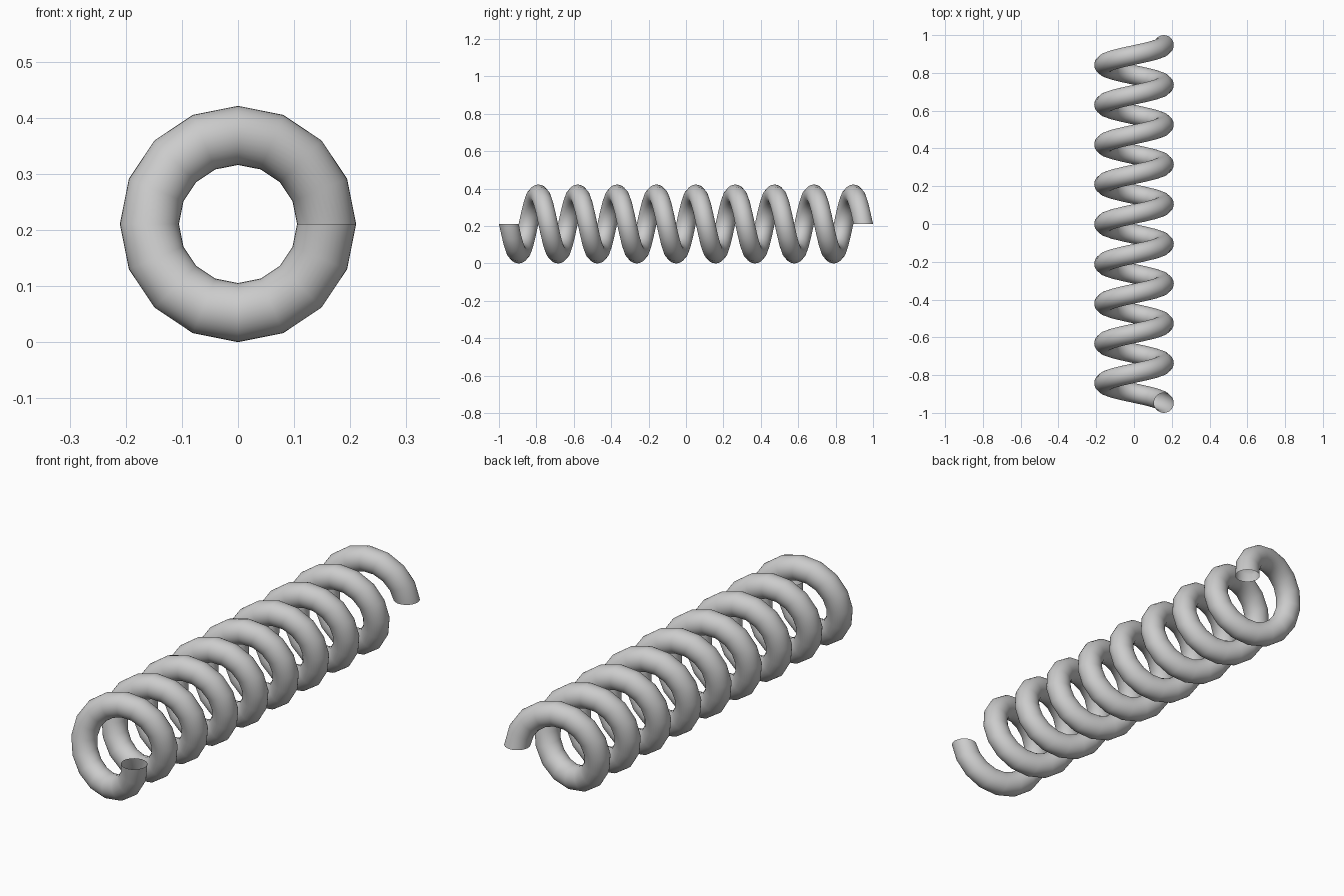
import bpy, bmesh
from math import cos, sin, tau

if "Cube" in bpy.data.objects:
    bpy.data.objects.remove(bpy.data.objects["Cube"])

# Coil proportions: 9 turns, pitch = 4 wire radii, coil radius = 3 wire radii
TURNS, STEPS, SIDES = 9, 16, 32
WIRE = 2 / (4 * TURNS + 2)
COIL, PITCH = 3 * WIRE, 4 * WIRE
AXIS_Z = COIL + WIRE


def profile_ring(bm, step):
    """Wire circle in a plane through the coil axis, screwed along y."""
    t = tau * step / STEPS
    y0 = -1 + WIRE + PITCH * step / STEPS
    ring = []
    for i in range(SIDES):
        a = tau * i / SIDES
        r = COIL + WIRE * cos(a)
        ring.append(bm.verts.new((r * cos(t), y0 + WIRE * sin(a), AXIS_Z - r * sin(t))))
    return ring


# Open-ended spring tube
bm = bmesh.new()
rings = [profile_ring(bm, s) for s in range(TURNS * STEPS + 1)]
for r0, r1 in zip(rings, rings[1:]):
    for i in range(SIDES):
        j = (i + 1) % SIDES
        bm.faces.new((r0[i], r1[i], r1[j], r0[j])).smooth = True

mesh = bpy.data.meshes.new("coil_spring")
bm.to_mesh(mesh)
bm.free()
bpy.context.collection.objects.link(bpy.data.objects.new("coil_spring", mesh))
